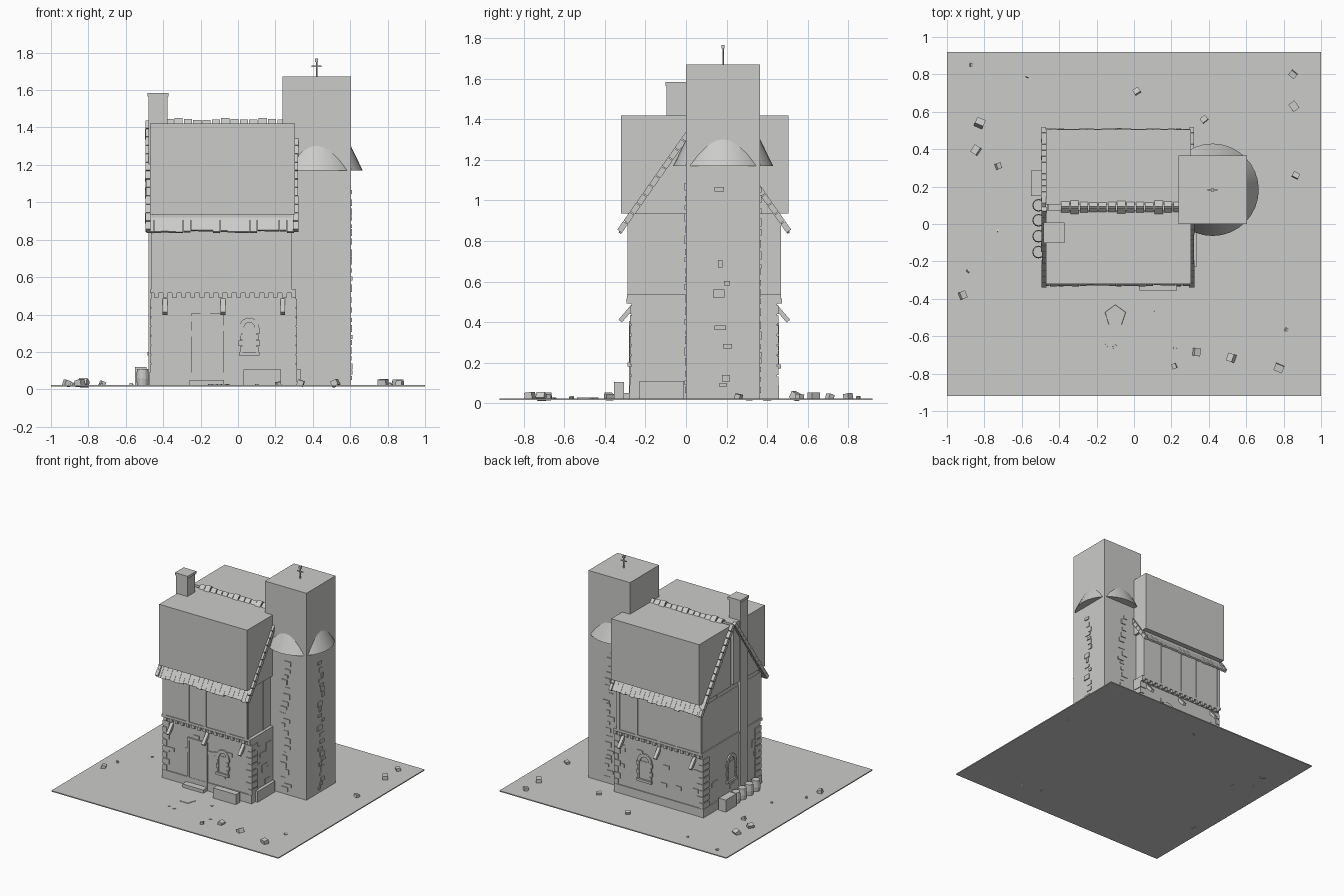
import bpy, bmesh, math, random
from mathutils import Matrix, Vector

if "Cube" in bpy.data.objects:
    bpy.data.objects.remove(bpy.data.objects["Cube"])
random.seed(4)

mat = bpy.data.materials.new("stone grey")
mat.diffuse_color = (0.6, 0.6, 0.59, 1)
mat.use_nodes = True
mat.node_tree.nodes["Principled BSDF"].inputs["Base Color"].default_value = mat.diffuse_color

def finish(name, bm):
    me = bpy.data.meshes.new(name)
    bm.to_mesh(me)
    bm.free()
    me.materials.append(mat)
    ob = bpy.data.objects.new(name, me)
    bpy.context.collection.objects.link(ob)
    return ob

def box(bm, x0, x1, y0, y1, z0, z1):
    m = Matrix.Translation(((x0 + x1) / 2, (y0 + y1) / 2, (z0 + z1) / 2)) @ \
        Matrix.Diagonal((x1 - x0, y1 - y0, z1 - z0, 1))
    bmesh.ops.create_cube(bm, size=1, matrix=m)

def part(name, *boxes):
    bm = bmesh.new()
    for b in boxes:
        box(bm, *b)
    return finish(name, bm)

def beam(bm, p, q, wx, th):
    """Bar from p to q in a yz plane, wx wide along x and th thick."""
    p, q = Vector(p), Vector(q)
    d = q - p
    m = Matrix.Translation((p + q) / 2) @ Matrix.Rotation(math.atan2(d.z, d.y), 4, 'X') @ \
        Matrix.Diagonal((wx, d.length, th, 1))
    bmesh.ops.create_cube(bm, size=1, matrix=m)

def cyl(bm, x, y, z0, z1, r0, r1, n):
    bmesh.ops.create_cone(bm, cap_ends=True, segments=n, radius1=r0, radius2=r1, depth=z1 - z0,
                          matrix=Matrix.Translation((x, y, (z0 + z1) / 2)))

G = 0.02           # ground level
CY = 0.09          # centre line of the house in y

# ground slab
part("ground", (-1, 1, -0.92, 0.92, 0.016, 0.024))

# house storeys and base course
part("ground_floor", (-0.465, 0.31, -0.27, 0.45, G, 0.50))
part("plinth", (-0.475, 0.315, -0.278, 0.458, G, 0.09), (0.31, 0.335, -0.23, -0.01, G, 0.11))
part("upper_floor", (-0.46, 0.285, -0.285, 0.465, 0.53, 0.94))

# floor band with joist ends
bm = bmesh.new()
box(bm, -0.47, 0.31, -0.29, 0.47, 0.515, 0.535)
box(bm, -0.465, 0.305, -0.275, 0.455, 0.49, 0.52)
for i in range(16):
    x = -0.45 + i * 0.049
    box(bm, x, x + 0.025, -0.293, 0.473, 0.492, 0.517)
finish("floor_band", bm)

# slanted brackets
bm = bmesh.new()
for x in (-0.39, -0.08, 0.24):
    for s in (-1, 1):
        beam(bm, (x, CY + s * 0.35, 0.48), (x, CY + s * 0.415, 0.405), 0.025, 0.022)
finish("brackets", bm)

# two roof blocks either side of the ridge
part("front_roof", (-0.47, 0.305, -0.32, 0.075, 0.935, 1.42))
part("back_roof", (-0.47, 0.305, 0.105, 0.505, 0.935, 1.42))

# eaves: a row of sloping tiles with uneven ends
bm = bmesh.new()
for s in (-1, 1):
    for i in range(20):
        x = -0.49 + (i + 0.5) * 0.0395
        k = random.uniform(0, 0.012)
        beam(bm, (x, CY + s * 0.35, 0.945), (x, CY + s * (0.418 - k * 0.6), 0.838 + k), 0.0385, 0.014)
finish("eaves_tiles", bm)

# verge tiles on the gable ends
bm = bmesh.new()
for x in (-0.482, 0.309):
    for s in (-1, 1):
        for i in range(13):
            a, b = i / 13, (i + 0.92) / 13
            at = lambda t: (x, CY + s * (0.01 + 0.41 * t), 1.43 - 0.585 * t)
            beam(bm, at(a), at(b), random.uniform(0.022, 0.03), 0.028)
finish("verge_tiles", bm)

# ridge tiles
bm = bmesh.new()
for i in range(13):
    x = -0.39 + i * 0.05
    z = 1.44 + random.uniform(-0.004, 0.008)
    for s in (-1, 1):
        beam(bm, (x + 0.022, CY, z), (x + 0.022, CY + s * 0.032, z - 0.032), 0.044, 0.012)
finish("ridge_tiles", bm)

# chimney
part("chimney", (-0.478, -0.378, -0.095, 0.0, G, 1.57), (-0.484, -0.372, -0.102, 0.007, 1.565, 1.585))

# tower block, its round flared roof and finial
TX, TY, TH = 0.42, 0.183, 0.183
part("tower", (TX - TH, TX + TH, TY - TH, TY + TH, G, 1.672))
bm = bmesh.new()
cyl(bm, TX, TY, 1.17, 1.67, 0.247, 0.005, 32)
ob = finish("tower_roof", bm)
for p in ob.data.polygons:
    p.use_smooth = len(p.vertices) == 4
bm = bmesh.new()
cyl(bm, TX, TY, 1.66, 1.76, 0.004, 0.004, 8)
box(bm, TX - 0.026, TX + 0.026, TY - 0.003, TY + 0.003, 1.724, 1.731)
box(bm, TX - 0.008, TX + 0.008, TY - 0.008, TY + 0.008, 1.75, 1.768)
finish("finial", bm)

# stones showing down the middle of each tower face
bm = bmesh.new()
for dx, dy in ((1, 0), (0, 1), (0, -1)):
    z = 0.05
    while z < 1.05:
        h = random.uniform(0.02, 0.04)
        c, w, d = random.uniform(-0.025, 0.025), random.uniform(0.012, 0.03), random.uniform(0.003, 0.008)
        if dx:
            box(bm, TX + TH - 0.01, TX + TH + d, TY + c - w, TY + c + w, z, z + h)
        else:
            y = TY + dy * TH
            box(bm, TX + c - w, TX + c + w, y - d, y + d, z, z + h)
        z += h + random.uniform(0.004, 0.03)
finish("tower_stones", bm)

# scattered wall stones and corner stones
bm = bmesh.new()
for i in range(9):
    for y in (-0.27, 0.45):
        x, z = random.uniform(-0.42, 0.26), random.uniform(0.12, 0.44)
        box(bm, x - 0.025, x + 0.025, y - 0.005, y + 0.005, z, z + 0.03)
    y, z = random.uniform(-0.24, 0.4), random.uniform(0.12, 0.44)
    box(bm, -0.47, -0.455, y - 0.03, y + 0.03, z, z + 0.035)
    y = random.uniform(-0.22, -0.05)
    box(bm, 0.3, 0.315, y - 0.03, y + 0.03, z, z + 0.035)
for i in range(8):
    w, z = 0.03 + 0.02 * (i % 2), 0.09 + i * 0.05
    for x0, x1 in ((-0.471, -0.465 + w), (0.31 - w, 0.316)):
        box(bm, x0, x1, -0.276, -0.2, z, z + 0.042)
        box(bm, x0, x1, 0.38, 0.456, z, z + 0.042)
finish("wall_stones", bm)

# timber strips on the upper floor
bm = bmesh.new()
for x in (-0.45, -0.24, -0.09, 0.11, 0.27):
    box(bm, x - 0.012, x + 0.012, -0.289, 0.469, 0.535, 0.9)
for y in (-0.27, -0.08, 0.26, 0.45):
    box(bm, -0.464, 0.289, y - 0.012, y + 0.012, 0.535, 0.93)
finish("upper_timbers", bm)

# front door, lintel and step
part("door", (-0.24, -0.085, -0.276, -0.26, 0.04, 0.39))
part("door_frame", (-0.25, -0.235, -0.282, -0.26, G, 0.40), (-0.09, -0.075, -0.282, -0.26, G, 0.40),
     (-0.25, -0.075, -0.282, -0.26, 0.385, 0.405))
part("door_step", (-0.26, -0.075, -0.33, -0.27, G, 0.05))

# arched windows: pane, sill and a ring of stones
def window(name, place, z0, z1, w):
    bm = bmesh.new()
    box(bm, -w / 2, w / 2, -0.004, 0.01, z0, z1)
    box(bm, -w / 2 - 0.02, w / 2 + 0.02, -0.018, 0.01, z0 - 0.02, z0)
    for s in (-1, 1):
        for i in range(4):
            h = (z1 - z0) / 4
            e = w / 2 + 0.015 + 0.008 * (i % 2)
            a, b = sorted((s * w / 2, s * e))
            box(bm, a, b, -0.01, 0.01, z0 + i * h, z0 + (i + 0.9) * h)
    for i in range(7):
        a = math.pi * (i + 0.5) / 7
        m = Matrix.Translation((math.cos(a) * (w / 2 + 0.005), 0, z1 + math.sin(a) * (w / 2 + 0.005))) @ \
            Matrix.Rotation(-a, 4, 'Y') @ Matrix.Diagonal((0.025, 0.02, 0.028, 1))
        bmesh.ops.create_cube(bm, size=1, matrix=m)
    bm.transform(place)
    finish(name, bm)

window("front_window", Matrix.Translation((0.06, -0.27, 0)), 0.2, 0.33, 0.07)
window("back_window", Matrix.Translation((0.045, 0.45, 0)) @ Matrix.Rotation(math.pi, 4, 'Z'), 0.19, 0.33, 0.09)
window("side_window", Matrix.Translation((-0.465, 0.1, 0)) @ Matrix.Rotation(-math.pi / 2, 4, 'Z'), 0.2, 0.34, 0.08)

# trough, crate and barrels
part("trough", (0.03, 0.23, -0.355, -0.305, G, 0.105))
part("crate", (-0.55, -0.488, 0.15, 0.285, G, 0.12))
bm = bmesh.new()
for y in (-0.15, -0.065, 0.02, 0.1):
    cyl(bm, -0.51, y, G, 0.06, 0.03, 0.034, 12)
    cyl(bm, -0.51, y, 0.06, 0.11, 0.034, 0.03, 12)
finish("barrels", bm)

# paving stones by the door
bm = bmesh.new()
for x, y, r in ((-0.1, -0.49, 0.06), (-0.1, -0.66, 0.015), (-0.15, -0.65, 0.01), (0.1, -0.47, 0.01), (0.22, -0.66, 0.012)):
    bmesh.ops.create_cone(bm, cap_ends=True, segments=5, radius1=r, radius2=r * 0.95, depth=0.006,
                          matrix=Matrix.Translation((x, y, 0.025)))
finish("paving", bm)

# loose rocks: x, y, size
rocks = ((-.87, .85, .012), (-.57, .79, .01), (.015, .71, .022), (.85, .80, .024), (.855, .63, .03),
         (.375, .56, .022), (-.825, .54, .03), (-.845, .395, .028), (-.725, .31, .02), (.865, .26, .022),
         (-.73, -.035, .01), (-.885, -.25, .012), (-.915, -.38, .025), (.815, -.565, .012),
         (.335, -.685, .026), (.52, -.715, .027), (.215, -.76, .018), (.775, -.77, .03))
bm = bmesh.new()
for x, y, r in rocks:
    rot = Matrix.Rotation(random.uniform(0, 6), 4, 'Z') @ Matrix.Rotation(random.uniform(-.5, .5), 4, 'X')
    bmesh.ops.create_cube(bm, size=1, matrix=Matrix.Translation((x, y, 0.02 + r * 0.5)) @ rot @
                          Matrix.Diagonal((r * 1.6, r * 1.3, r * 1.2, 1)))
finish("rocks", bm)
